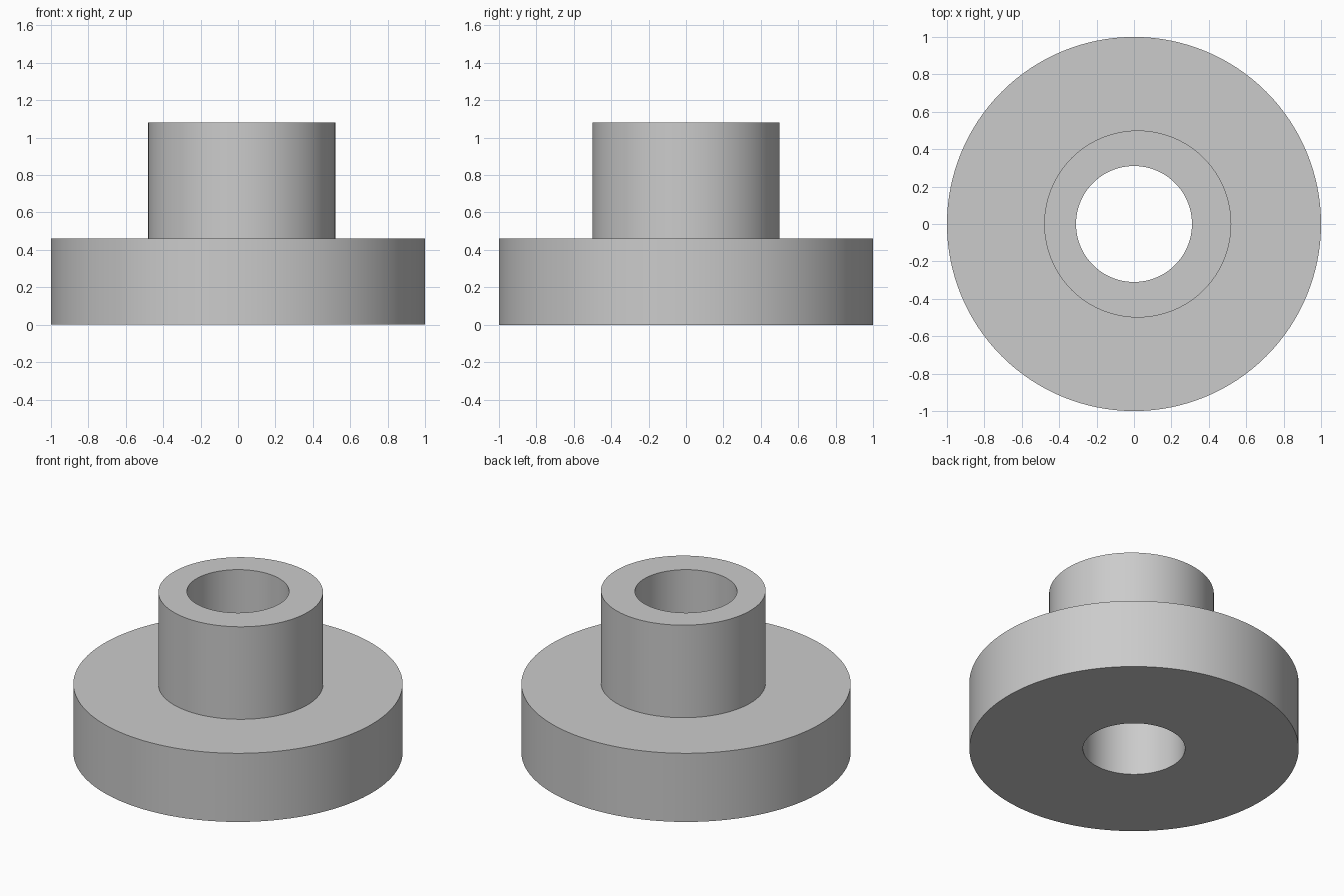
import bpy, bmesh
from math import cos, sin, tau, radians

cube = bpy.data.objects.get("Cube")
if cube:
    bpy.data.objects.remove(cube, do_unlink=True)

SEGMENTS = 128
BORE, FLANGE, BOSS = 0.31, 1.0, 0.5
FLANGE_TOP, BOSS_TOP = 0.46, 1.08
BOSS_OFFSET = 0.02  # the boss sits slightly off the bore axis

grey = bpy.data.materials.new("plain grey")
grey.use_nodes = True
colour = (0.6, 0.6, 0.6, 1)
grey.diffuse_color = colour
grey.node_tree.nodes["Principled BSDF"].inputs["Base Color"].default_value = colour

bm = bmesh.new()


def ring(radius, z, x=0):
    return [bm.verts.new((x + radius * cos(tau * i / SEGMENTS),
                          radius * sin(tau * i / SEGMENTS), z))
            for i in range(SEGMENTS)]


# Closed profile: underside, flange rim, shoulder, boss wall, top face, bore
rings = [
    ring(BORE, 0),
    ring(FLANGE, 0),
    ring(FLANGE, FLANGE_TOP),
    ring(BOSS, FLANGE_TOP, BOSS_OFFSET),
    ring(BOSS, BOSS_TOP, BOSS_OFFSET),
    ring(BORE, BOSS_TOP),
]
for a, b in zip(rings, rings[1:] + rings[:1]):
    for i in range(SEGMENTS):
        j = (i + 1) % SEGMENTS
        bm.faces.new((a[i], a[j], b[j], b[i]))
bmesh.ops.recalc_face_normals(bm, faces=bm.faces)

mesh = bpy.data.meshes.new("flanged_bushing")
bm.to_mesh(mesh)
bm.free()
mesh.materials.append(grey)
bushing = bpy.data.objects.new("flanged_bushing", mesh)
bpy.context.collection.objects.link(bushing)

# Smooth round walls with sharp rims
bpy.ops.object.select_all(action='DESELECT')
bushing.select_set(True)
bpy.context.view_layer.objects.active = bushing
bpy.ops.object.shade_smooth_by_angle(angle=radians(30))
